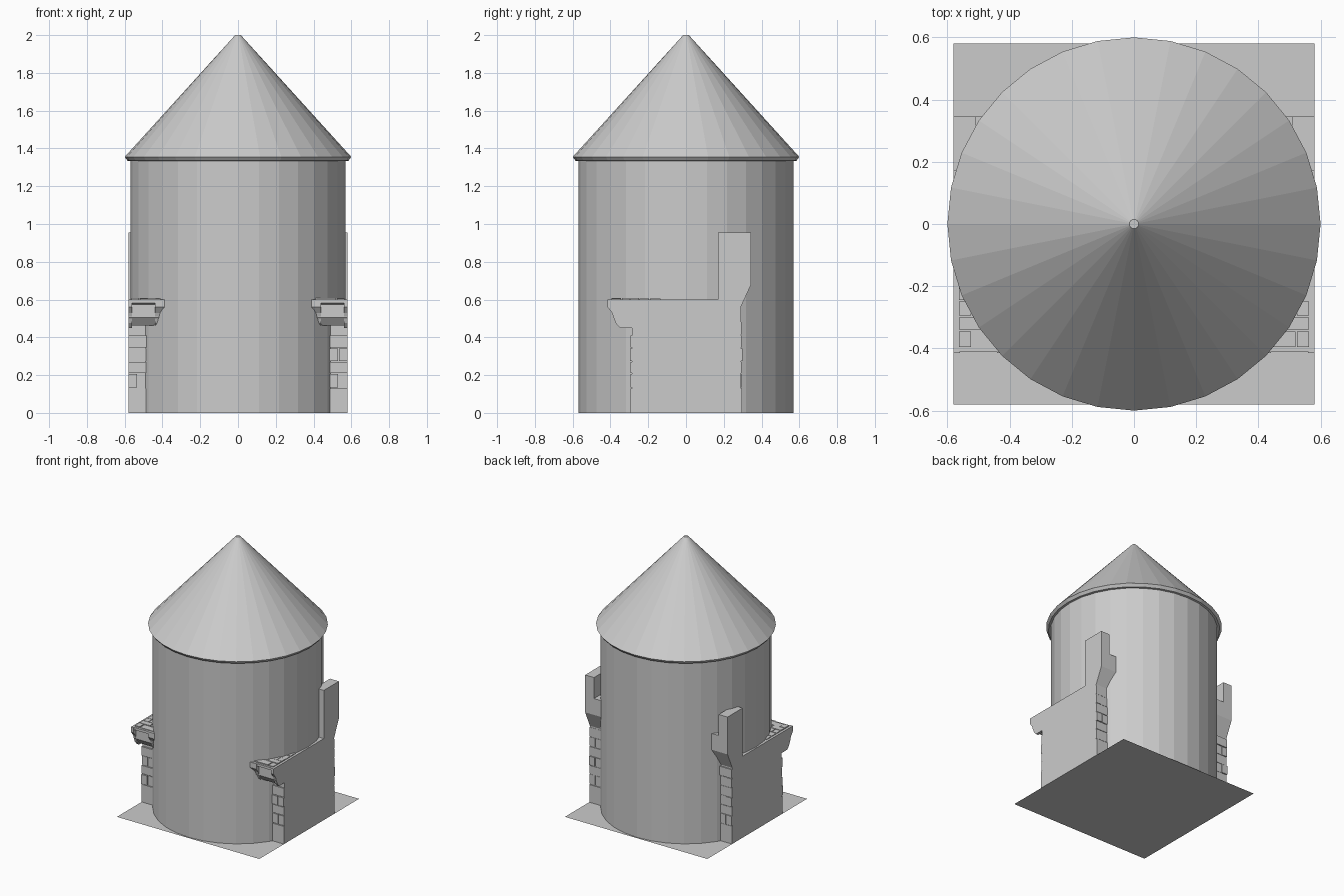
import bpy, bmesh, math, random

if "Cube" in bpy.data.objects:
    bpy.data.objects.remove(bpy.data.objects["Cube"])
random.seed(4)
SIDES = 32


def make_object(name, bm):
    bmesh.ops.recalc_face_normals(bm, faces=bm.faces)
    mesh = bpy.data.meshes.new(name)
    bm.to_mesh(mesh)
    bm.free()
    obj = bpy.data.objects.new(name, mesh)
    bpy.context.collection.objects.link(obj)
    return obj


def lathe(name, profile):
    """Stack rings of (radius, z) and cap both ends."""
    bm = bmesh.new()
    rings = []
    for r, z in profile:
        rings.append([bm.verts.new((r * math.cos(2 * math.pi * i / SIDES),
                                    r * math.sin(2 * math.pi * i / SIDES), z))
                      for i in range(SIDES)])
    for a, b in zip(rings, rings[1:]):
        for i in range(SIDES):
            j = (i + 1) % SIDES
            bm.faces.new((a[i], a[j], b[j], b[i]))
    bm.faces.new(rings[0])
    bm.faces.new(rings[-1])
    return make_object(name, bm)


def add_prism(bm, profile, x0, x1):
    """Extrude a (y, z) profile from x0 to x1."""
    a = [bm.verts.new((x0, y, z)) for y, z in profile]
    b = [bm.verts.new((x1, y, z)) for y, z in profile]
    bm.faces.new(a)
    bm.faces.new(b)
    for i in range(len(a)):
        j = (i + 1) % len(a)
        bm.faces.new((a[i], a[j], b[j], b[i]))


def add_box(bm, x0, x1, y0, y1, z0, z1):
    add_prism(bm, [(y0, z0), (y1, z0), (y1, z1), (y0, z1)], x0, x1)


# Round tower and conical roof with a thin bevelled eave
lathe("tower_body", [(0.57, 0), (0.57, 1.345)])
lathe("roof", [(0.57, 1.333), (0.585, 1.335), (0.60, 1.355), (0.015, 2.0)])

# Square base plate
bm = bmesh.new()
bmesh.ops.create_grid(bm, x_segments=1, y_segments=1, size=0.58)
make_object("base_plate", bm)

# Wall running through the tower, with a flared rear parapet
bm = bmesh.new()
add_prism(bm, [(-0.285, 0), (0.29, 0), (0.29, 0.56), (0.345, 0.68), (0.345, 0.80),
               (0.17, 0.80), (0.17, 0.60), (-0.41, 0.60), (-0.41, 0.582),
               (-0.385, 0.575), (-0.385, 0.505), (-0.35, 0.462), (-0.285, 0.462)],
          -0.58, 0.58)
make_object("wall", bm)

# Merlons at both ends of the parapet
bm = bmesh.new()
for s in (-1, 1):
    add_box(bm, *sorted((s * 0.508, s * 0.58)), 0.17, 0.345, 0.79, 0.955)
make_object("merlons", bm)

# Corbel brackets under the walkway lip: half width at the ends, full inside
bm = bmesh.new()
bracket = [(-0.28, 0.45), (-0.35, 0.45), (-0.372, 0.475), (-0.392, 0.53),
           (-0.415, 0.56), (-0.415, 0.60), (-0.28, 0.60)]
for s in (-1, 1):
    for x0, x1 in ((0.56, 0.58), (0.36, 0.44)):
        add_prism(bm, bracket, *sorted((s * x0, s * x1)))
make_object("corbel_brackets", bm)

# Coursed stones standing slightly proud of the front and rear wall faces
bm = bmesh.new()
courses = [0, 0.135, 0.21, 0.275, 0.345, 0.415, 0.485, 0.555]
for s in (-1, 1):
    for i, (z0, z1) in enumerate(zip(courses, courses[1:])):
        joint = 0.53 if i % 2 else 0.46
        for x0, x1 in ((0.40, joint), (joint + 0.005, 0.58)):
            xs = sorted((s * x0, s * x1))
            if z1 < 0.46:
                add_box(bm, *xs, -0.288 - random.uniform(0, 0.01), -0.27,
                        z0, z1 - 0.005)
            add_box(bm, *xs, 0.27, 0.291 + random.uniform(0, 0.009),
                    z0, z1 - 0.005)
make_object("wall_stones", bm)

# Staggered paving on the walkway
bm = bmesh.new()
rows = [-0.395, -0.34, -0.295, -0.245, -0.19, -0.13]
for s in (-1, 1):
    for i, (y0, y1) in enumerate(zip(rows, rows[1:])):
        joint = 0.525 if i % 2 == 0 else 0.48
        for x0, x1 in ((0.38, joint - 0.005), (joint, 0.563)):
            add_box(bm, *sorted((s * x0, s * x1)), y0, y1 - 0.005,
                    0.59, 0.604 + random.uniform(0, 0.006))
make_object("walkway_paving", bm)
